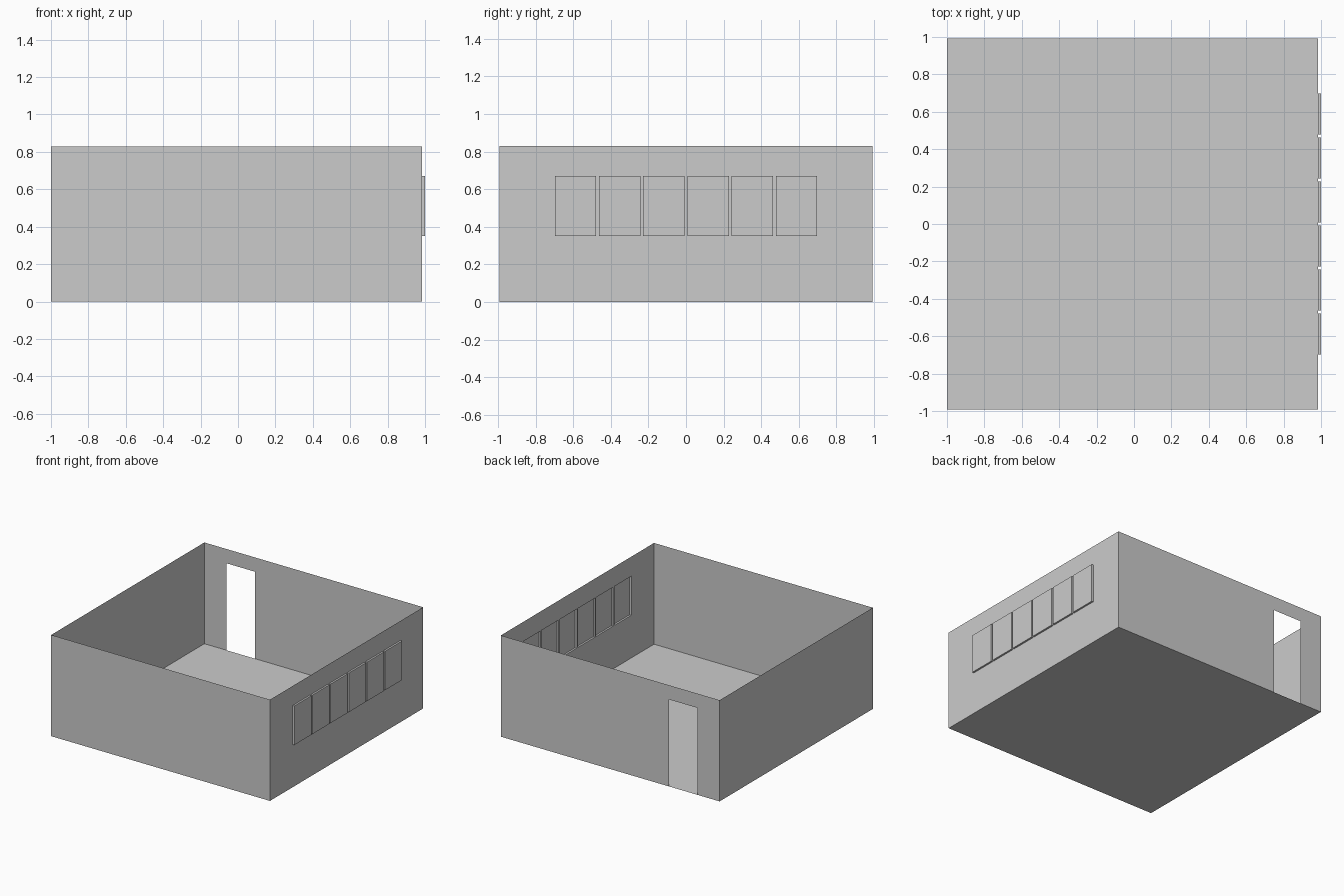
import bpy, bmesh

if "Cube" in bpy.data.objects:
    bpy.data.objects.remove(bpy.data.objects["Cube"])

X0, X1, Y, H = -1.0, 0.985, 0.9925, 0.83   # room shell extents (single-sheet walls)
WIN_Z = (0.35, 0.67)
PITCH, GAP, DEPTH, COUNT = 0.235, 0.015, 0.015, 6


def sheet(name, us, vs, place, skip=(), bump=()):
    """Grid panel over cuts us x vs; skip leaves openings, bump pushes cells out along +x."""
    bm = bmesh.new()
    grid = [[bm.verts.new(place(u, v)) for v in vs] for u in us]
    raised = []
    for i in range(len(us) - 1):
        for j in range(len(vs) - 1):
            if (i, j) in skip:
                continue
            f = bm.faces.new((grid[i][j], grid[i + 1][j],
                              grid[i + 1][j + 1], grid[i][j + 1]))
            if (i, j) in bump:
                raised.append(f)
    if raised:
        res = bmesh.ops.extrude_discrete_faces(bm, faces=raised)
        for f in res["faces"]:
            bmesh.ops.translate(bm, vec=(DEPTH, 0, 0), verts=f.verts)
    flat = [e for e in bm.edges if len(e.link_faces) == 2]
    bmesh.ops.dissolve_limit(bm, angle_limit=0.01, verts=[], edges=flat)
    mesh = bpy.data.meshes.new(name)
    bm.to_mesh(mesh)
    bm.free()
    obj = bpy.data.objects.new(name, mesh)
    bpy.context.collection.objects.link(obj)
    return obj


# Floor and plain walls, normals facing outwards
sheet("floor", (X0, X1), (-Y, Y), lambda u, v: (X0 + X1 - u, v, 0))
sheet("front_wall", (X0, X1), (0, H), lambda u, v: (u, -Y, v))
sheet("left_wall", (-Y, Y), (0, H), lambda u, v: (X0, -u, v))

# Back wall with open doorway
sheet("back_wall", (-X1, 0.54, 0.80, -X0), (0, 0.713, H),
      lambda u, v: (-u, Y, v), skip={(1, 0)})

# Right wall with a row of windows pushed outwards
cuts = [-Y]
for k in range(COUNT):
    mid = (k - (COUNT - 1) / 2) * PITCH
    cuts += [mid - (PITCH - GAP) / 2, mid + (PITCH - GAP) / 2]
cuts.append(Y)
sheet("right_wall_with_windows", cuts, (0, *WIN_Z, H),
      lambda u, v: (X1, u, v), bump={(2 * k + 1, 1) for k in range(COUNT)})
